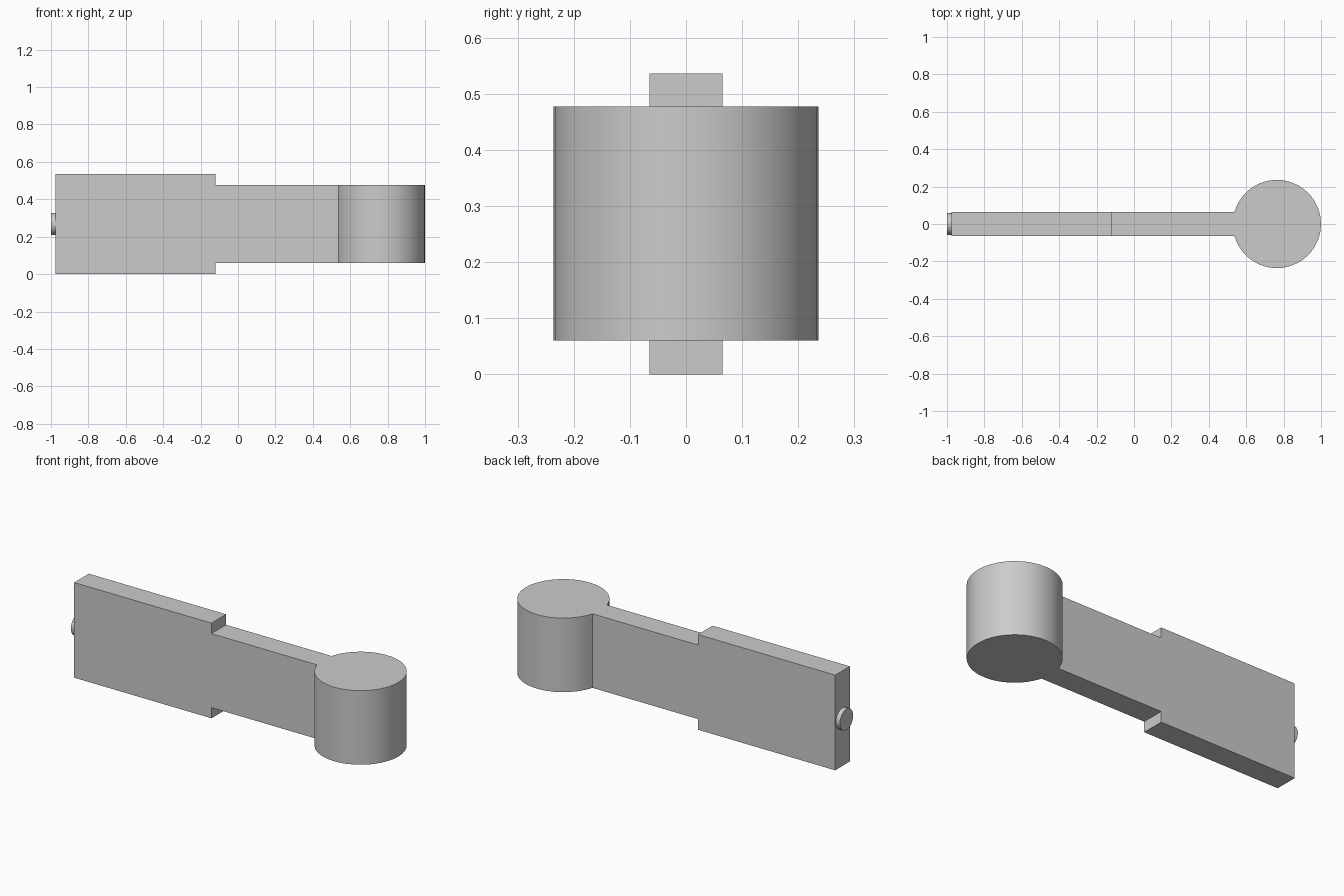
import bpy, bmesh, math
from mathutils import Matrix

cube = bpy.data.objects.get("Cube")
if cube:
    bpy.data.objects.remove(cube, do_unlink=True)

grey = bpy.data.materials.new("plain grey")
grey.use_nodes = True
colour = (0.6, 0.6, 0.6, 1)
grey.diffuse_color = colour
grey.node_tree.nodes["Principled BSDF"].inputs["Base Color"].default_value = colour

HALF = 0.065      # half thickness of the bar
MID_Z = 0.268     # height of the centre line
STEP_X = -0.12    # where the blade meets the arm


def finish(name, bm, smooth=False):
    bmesh.ops.recalc_face_normals(bm, faces=bm.faces)
    mesh = bpy.data.meshes.new(name)
    bm.to_mesh(mesh)
    bm.free()
    mesh.materials.append(grey)
    obj = bpy.data.objects.new(name, mesh)
    bpy.context.collection.objects.link(obj)
    if smooth:
        bpy.ops.object.select_all(action='DESELECT')
        obj.select_set(True)
        bpy.context.view_layer.objects.active = obj
        bpy.ops.object.shade_smooth_by_angle(angle=math.radians(30))
    return obj


def prism(name, outline, low, high, smooth=False):
    """Extrude an outline in the xy plane from low to high."""
    bm = bmesh.new()
    face = bm.faces.new([bm.verts.new((x, y, low)) for x, y in outline])
    top = bmesh.ops.extrude_face_region(bm, geom=[face])["geom"]
    bmesh.ops.translate(bm, vec=(0, 0, high - low),
                        verts=[v for v in top if isinstance(v, bmesh.types.BMVert)])
    return finish(name, bm, smooth)


# Tall blade
prism("blade", [(-0.975, -HALF), (STEP_X, -HALF), (STEP_X, HALF), (-0.975, HALF)],
      0, 2 * MID_Z)

# Narrower arm running into the round head, as one outline
radius, centre, steps = 0.236, 0.764, 32
start = math.pi + math.asin(HALF / radius)
sweep = 2 * math.pi - 2 * math.asin(HALF / radius)
arc = [(centre + radius * math.cos(start + sweep * i / steps),
        radius * math.sin(start + sweep * i / steps)) for i in range(steps + 1)]
prism("arm_and_head", [(STEP_X, HALF), (STEP_X, -HALF)] + arc, 0.06, 0.477, True)

# Small round stud on the blade's end
bm = bmesh.new()
bmesh.ops.create_cone(bm, cap_ends=True, segments=32, radius1=0.059, radius2=0.059, depth=0.03,
                      matrix=Matrix.Translation((-0.985, 0, MID_Z)) @ Matrix.Rotation(math.pi / 2, 4, 'Y'))
finish("end_stud", bm, True)
